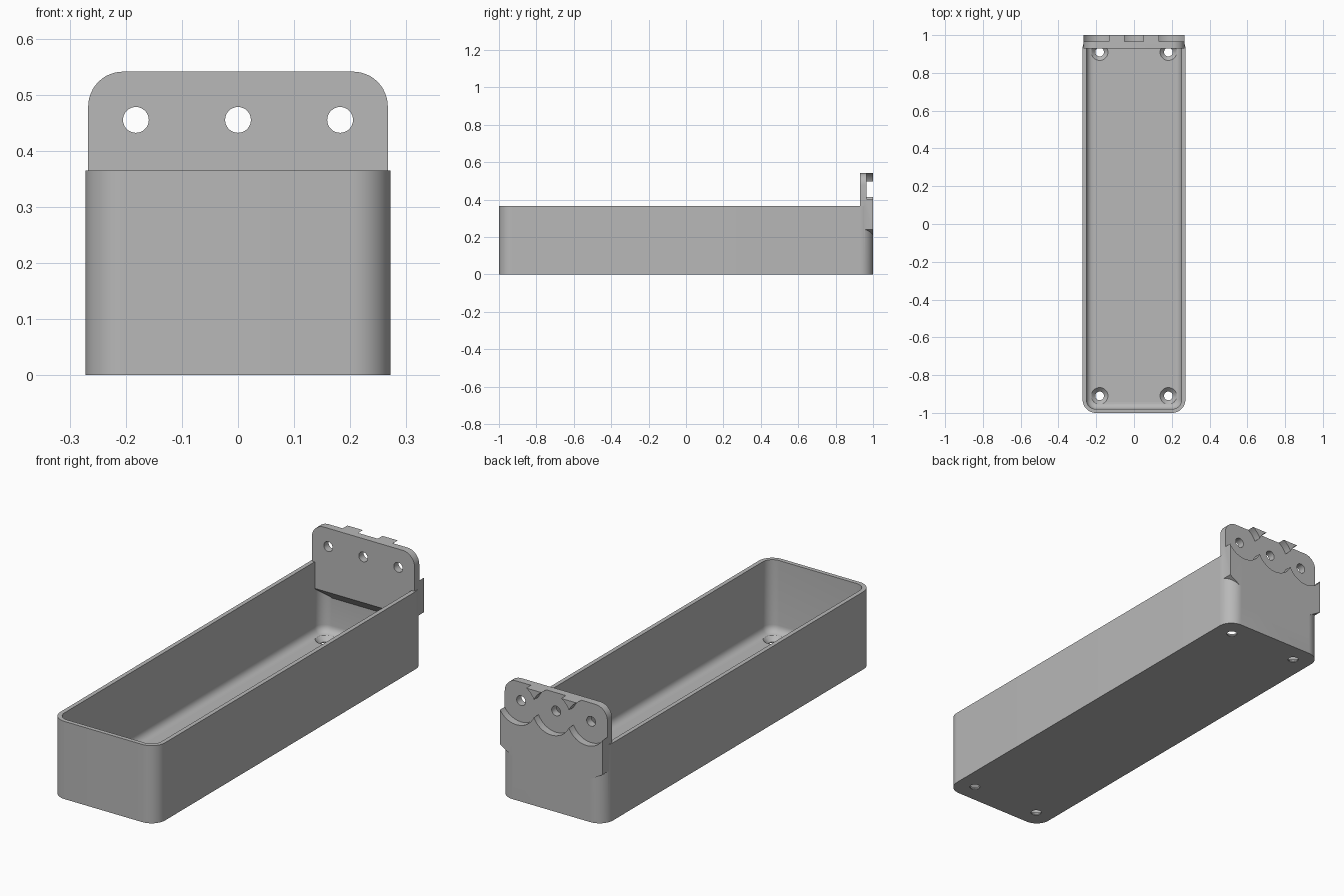
import bpy, bmesh, math
from mathutils import Matrix

default = bpy.data.objects.get("Cube")
if default:
    bpy.data.objects.remove(default)

W, H, R = 0.272, 0.365, 0.07          # half width, height, corner radius
WALL, FLOOR = 0.02, 0.025
PLATE_Y, STEP_Y = 0.93, 0.965         # bracket front face, scoop floor
HOLE_X, HOLE_Z, HOLE_R = 0.182, 0.455, 0.023


def arc(cx, cy, r, a0, a1, n=12):
    return [(cx + r * math.cos(math.radians(a0 + (a1 - a0) * i / n)),
             cy + r * math.sin(math.radians(a0 + (a1 - a0) * i / n)))
            for i in range(n + 1)]


def rounded_rect(hx, hy, r):
    pts = []
    for sx, sy, a in ((1, 1, 0), (-1, 1, 90), (-1, -1, 180), (1, -1, 270)):
        pts += arc(sx * (hx - r), sy * (hy - r), r, a, a + 90)
    return pts


def finish(bm, name):
    bmesh.ops.recalc_face_normals(bm, faces=bm.faces)
    mesh = bpy.data.meshes.new(name)
    bm.to_mesh(mesh)
    bm.free()
    obj = bpy.data.objects.new(name, mesh)
    bpy.context.collection.objects.link(obj)
    return obj


def prism(name, pts, lo, hi, axis="Z", bevel=0):
    """Extrude a 2D outline along one axis, optionally rounding its low edge."""
    place = {"Z": lambda u, v, t: (u, v, t),
             "Y": lambda u, v, t: (u, t, v),
             "X": lambda u, v, t: (t, u, v)}[axis]
    bm = bmesh.new()
    base = bm.faces.new([bm.verts.new(place(u, v, lo)) for u, v in pts])
    rim = list(base.edges)
    top = bmesh.ops.extrude_face_region(bm, geom=[base], use_keep_orig=True)["geom"]
    shift = place(0, 0, hi - lo)
    bmesh.ops.translate(bm, vec=shift,
                        verts=[g for g in top if isinstance(g, bmesh.types.BMVert)])
    bmesh.ops.recalc_face_normals(bm, faces=bm.faces)
    if bevel:
        bmesh.ops.bevel(bm, geom=rim, offset=bevel, segments=6, profile=0.5,
                        affect="EDGES")
    return finish(bm, name)


def cone(name, x, y, lo, hi, r_lo, r_hi):
    bm = bmesh.new()
    bmesh.ops.create_cone(bm, cap_ends=True, segments=32, radius1=r_lo, radius2=r_hi,
                          depth=hi - lo, matrix=Matrix.Translation((x, y, (lo + hi) / 2)))
    return finish(bm, name)


def combine(target, tool, operation="DIFFERENCE"):
    mod = target.modifiers.new(tool.name, "BOOLEAN")
    mod.operation, mod.solver, mod.object = operation, "EXACT", tool
    bpy.context.view_layer.objects.active = target
    bpy.ops.object.modifier_apply(modifier=mod.name)
    bpy.data.objects.remove(tool)


# Open tray with rounded corners and a filleted floor
tray = prism("tray_with_mounting_bracket", rounded_rect(W, 1, R), 0, H)
combine(tray, prism("cavity", rounded_rect(W - WALL, 1 - WALL, R - WALL),
                    FLOOR, H + 0.2, bevel=0.035))

# Back bracket: rounded top, tapered undersides at the outer corners
B, TOP, BR = 0.267, 0.541, 0.062
right = [(0.2, 0.1), (0.2, 0.2), (B, 0.24)] + arc(B - BR, TOP - BR, BR, 0, 90)
outline = right + [(-x, z) for x, z in reversed(right)]
bracket = prism("bracket", outline, PLATE_Y, 1, "Y")

# Sloped underside inside the tray
slope = [(0.9, 0.05), (0.9, 0.21), (PLATE_Y, 0.24), (0.985, 0.185), (0.985, 0.05)]
combine(bracket, prism("underside_cut", slope, -0.4, 0.4, "X"))
combine(tray, bracket, "UNION")

# Round scoops and screw holes through the bracket
for x in (-HOLE_X, 0, HOLE_X):
    scoop = arc(x, HOLE_Z, 0.1, 0, 360, 64)[:-1]
    combine(tray, prism("scoop", scoop, STEP_Y, 1.1, "Y"))
    hole = arc(x, HOLE_Z, HOLE_R, 0, 360, 32)[:-1]
    combine(tray, prism("bracket_hole", hole, 0.85, 1.1, "Y"))

# Countersunk screw holes in the floor
for x in (-HOLE_X, HOLE_X):
    for y in (-0.91, 0.91):
        combine(tray, cone("floor_hole", x, y, -0.05, 0.1, HOLE_R, HOLE_R))
        combine(tray, cone("countersink", x, y, 0.004, FLOOR + 0.001, HOLE_R, 0.045))

# Single grey material
grey = bpy.data.materials.new("grey_plastic")
grey.use_nodes = True
colour = (0.48, 0.48, 0.48, 1)
grey.diffuse_color = colour
grey.node_tree.nodes["Principled BSDF"].inputs["Base Color"].default_value = colour
tray.data.materials.clear()
tray.data.materials.append(grey)

# Smooth the curves, keep the edges sharp
bpy.ops.object.select_all(action="DESELECT")
tray.select_set(True)
bpy.context.view_layer.objects.active = tray
bpy.ops.object.shade_smooth_by_angle(angle=math.radians(30))
